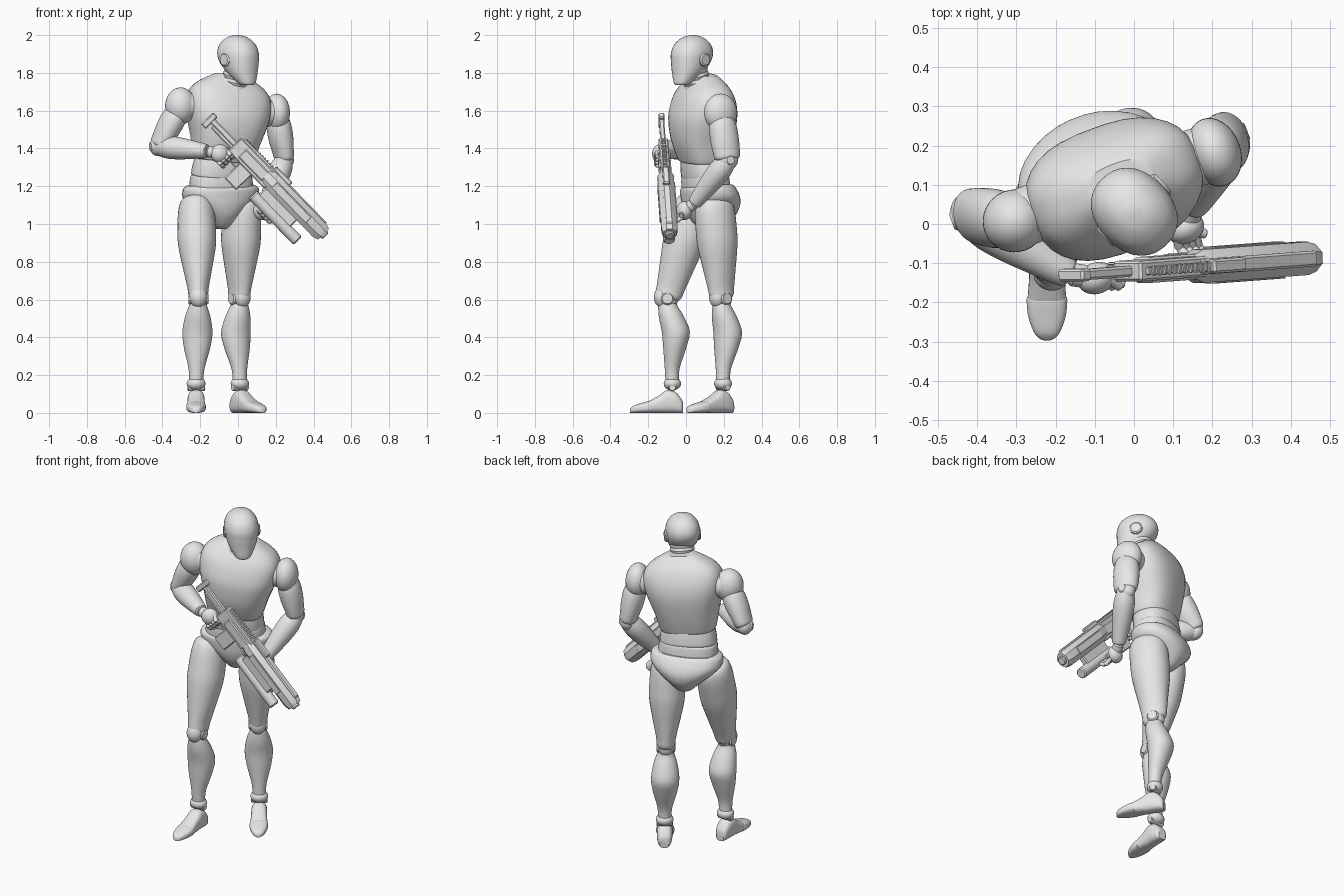
import bpy, bmesh, math
from mathutils import Vector, Matrix

if "Cube" in bpy.data.objects:
    bpy.data.objects.remove(bpy.data.objects["Cube"], do_unlink=True)

grey = bpy.data.materials.new("plain_grey")
grey.use_nodes = True
grey.diffuse_color = (.8, .8, .8, 1)
grey.node_tree.nodes["Principled BSDF"].inputs["Base Color"].default_value = (.8, .8, .8, 1)

UP = Vector((0, 0, 1))
BODY = Vector((.35, -.94, 0)).normalized()
FACE = Vector((.68, -.73, 0)).normalized()


def finish(name, bm, angle=35):
    bmesh.ops.recalc_face_normals(bm, faces=bm.faces[:])
    mesh = bpy.data.meshes.new(name)
    bm.to_mesh(mesh)
    bm.free()
    mesh.materials.append(grey)
    for poly in mesh.polygons:
        poly.use_smooth = True
    mesh.set_sharp_from_angle(angle=math.radians(angle))
    obj = bpy.data.objects.new(name, mesh)
    bpy.context.collection.objects.link(obj)
    return obj


def spline(rows, steps):
    """Smooth a list of profile rows, passing through each of them."""
    rows = [Vector(tuple(r) + (0,) * (4 - len(r))) for r in rows]
    out = []
    for i in range(len(rows) - 1):
        p, q = rows[i], rows[i + 1]
        before, after = rows[max(i - 1, 0)], rows[min(i + 2, len(rows) - 1)]
        for k in range(steps):
            u = k / steps
            out.append(p + .5 * u * (q - before + u * (2 * before - 5 * p + 4 * q - after
                       + u * (3 * (p - q) + after - before))))
    return out + [rows[-1]]


def limb(name, a, b, front, profile, power=2, sides=32, steps=5):
    """Loft from a to b; profile rows are (along, half width, half depth, forward shift)."""
    a, b, front = Vector(a), Vector(b), Vector(front)
    axis = (b - a).normalized()
    front = (front - axis * front.dot(axis)).normalized()
    side = axis.cross(front)
    bm = bmesh.new()
    rings = []
    for t, w, d, off in spline(profile, steps):
        ring = []
        for i in range(sides):
            ang = math.tau * (i + .5) / sides
            c, s = math.cos(ang), math.sin(ang)
            c = math.copysign(abs(c) ** (2 / power), c)
            s = math.copysign(abs(s) ** (2 / power), s)
            ring.append(bm.verts.new(a.lerp(b, t) + side * w * c + front * (d * s + off)))
        rings.append(ring)
    for low, high in zip(rings, rings[1:]):
        for i in range(sides):
            j = (i + 1) % sides
            bm.faces.new((low[i], low[j], high[j], high[i]))
    bm.faces.new(rings[0])
    bm.faces.new(rings[-1])
    return finish(name, bm)


def rod(name, a, b, r, sides=24):
    """Cylinder with chamfered ends."""
    a, b = Vector(a), Vector(b)
    front = UP if abs((b - a).normalized().z) < .9 else BODY
    e = min(.3, .25 * r / (b - a).length)
    return limb(name, a, b, front, [(0, .8 * r, .8 * r), (e, r, r), (1 - e, r, r),
                (1, .8 * r, .8 * r)], sides=sides, steps=1)


def ball(name, loc, size, front=BODY):
    """Ellipsoid sized as (side, front, up)."""
    front = Vector(front).normalized()
    side = UP.cross(front)
    turn = Matrix((-side, front, UP)).transposed().to_4x4()
    bm = bmesh.new()
    bmesh.ops.create_uvsphere(bm, u_segments=32, v_segments=18, radius=1,
                              matrix=Matrix.Translation(loc) @ turn @ Matrix.Diagonal((*size, 1)))
    return finish(name, bm)


# Head, ears and neck
HEAD = Vector((0, .035, 1.87))
limb("head", (0, .032, 1.735), (0, .032, 2), FACE, [
    (0, .03, .03, .075), (.05, .047, .045, .068), (.25, .076, .08, .035), (.45, .092, .108, .01),
    (.64, .097, .117, 0), (.82, .083, .1, -.004), (.95, .05, .058, -.006), (1, .012, .012, -.006)],
    power=2.2)
ear_axis = UP.cross(FACE)
for label, sign in (("left", 1), ("right", -1)):
    hub = HEAD + ear_axis * sign * .08
    rod(label + "_ear_disc", hub, hub + ear_axis * sign * .023, .036)
limb("neck", (-.035, .075, 1.66), (0, .042, 1.83), FACE,
     [(k / 12, .066 + .005 * (k % 2), .068 + .005 * (k % 2)) for k in range(13)], steps=2)
limb("collar", (-.035, .085, 1.7), (-.025, .075, 1.775), BODY,
     [(0, .12, .1), (.5, .105, .09), (.9, .088, .078), (1, .08, .07)])

# Torso
limb("chest", (-.08, .085, 1.33), (-.03, .09, 1.79), BODY, [
    (0, .145, .108), (.03, .16, .118), (.25, .184, .15, .004), (.48, .216, .164),
    (.64, .228, .155, -.006), (.77, .22, .134, -.01), (.87, .185, .106, -.014),
    (.95, .128, .076, -.014), (1, .085, .055, -.012)], power=2.6)
limb("sternum_plate", (-.008, -.034, 1.59), (-.012, .016, 1.72), BODY,
     [(0, .01, .014), (.2, .025, .022), (.45, .035, .027), (.75, .075, .026), (1, .085, .018)])
limb("abdomen", (-.088, .1, 1.25), (-.08, .09, 1.345), BODY,
     [(0, .155, .105), (.1, .163, .112), (.6, .158, .112), (1, .15, .108)], power=2.4)
limb("waist", (-.09, .107, 1.17), (-.088, .1, 1.26), BODY,
     [(0, .172, .115), (.5, .17, .115), (.9, .165, .112), (1, .155, .105)], power=2.4)
limb("pelvis", (-.09, .125, .975), (-.09, .115, 1.205), BODY, [
    (0, .03, .05, -.01), (.08, .055, .085, -.012), (.3, .105, .128, -.018),
    (.52, .165, .145, -.018), (.72, .203, .144, -.012), (.92, .206, .132), (1, .185, .115)],
    power=2.2)

# Legs and feet, built from shared profiles
THIGH = [(-.04, .05, .06), (0, .08, .095), (.1, .096, .11), (.28, .102, .112), (.45, .1, .109),
         (.7, .076, .09), (.88, .057, .076), (.96, .052, .07), (1, .044, .055)]
SHIN = [(.05, .042, .046), (.1, .05, .052), (.22, .068, .066, -.015), (.4, .08, .074, -.034),
        (.58, .07, .062, -.024), (.82, .043, .04, -.004), (.97, .038, .036)]
FOOT = [(0, .025, .03), (.04, .036, .04), (.15, .043, .056), (.3, .045, .06), (.45, .046, .046),
        (.64, .05, .031)]
TOE = [(.6, .05, .028), (.64, .052, .031), (.78, .048, .026), (.92, .034, .02), (.98, .02, .014),
       (1, .008, .009)]


def leg(label, hip, knee, ankle, front):
    knee, ankle, front = Vector(knee), Vector(ankle), Vector(front).normalized()
    side = UP.cross(front)
    limb(label + "_thigh", hip, knee, front, THIGH)
    ball(label + "_knee", knee, (.046, .056, .058), front)
    ball(label + "_knee_cap", knee + front * .03 + UP * .008, (.046, .042, .056), front)
    rod(label + "_knee_hinge", knee - side * .053, knee + side * .053, .034)
    limb(label + "_shin", knee, ankle, front, SHIN)
    ball(label + "_ankle_cuff", ankle, (.05, .046, .036), front)
    rod(label + "_ankle_hinge", ankle - side * .046 - UP * .02, ankle + side * .046 - UP * .02, .02)
    ground = Vector((ankle.x, ankle.y, 0))
    for part, rows in (("_foot", FOOT), ("_toe", TOE)):
        limb(label + part, ground - front * .055, ground + front * .225, UP,
             [(t, w, h, h) for t, w, h in rows], power=2.8)


leg("right", (-.222, .05, 1.12), (-.21, -.098, .605), (-.222, -.072, .155), (0, -1, 0))
leg("left", (.022, .148, 1.12), (.006, .19, .605), (.01, .196, .155), (.55, -.83, 0))

# Rifle frame: x along the barrel, z towards the sights
along = Vector((.7, .052, -.72)).normalized()
rise = Vector((.72, 0, .7))
rise = (rise - along * rise.dot(along)).normalized()
GUN = Matrix((along, rise.cross(along), rise)).transposed().to_4x4()
GUN.translation = (-.15, -.13, 1.545)


def gun(s, y, t):
    return GUN @ Vector((s, y, t))


# Arms and hands
UPPER = [(.1, .055, .06), (.3, .065, .074), (.55, .064, .077), (.8, .055, .074), (.95, .049, .068),
         (1, .038, .052)]
FORE = [(-.1, .025, .025), (0, .046, .047), (.2, .06, .06), (.45, .058, .058), (.75, .048, .047),
        (.97, .039, .038), (1, .032, .032)]


def arm(label, shoulder, size, elbow, wrist, palm, spread, reach, curl):
    shoulder, elbow, palm = Vector(shoulder), Vector(elbow), Vector(palm)
    chest = Vector((-.05, .11, shoulder.z))
    rod(label + "_shoulder_joint", shoulder.lerp(chest, .45), shoulder, .075)
    ball(label + "_deltoid", shoulder, size)
    limb(label + "_upper_arm", shoulder, elbow, BODY, UPPER)
    side = UP.cross(BODY)
    ball(label + "_elbow", elbow, (.045, .056, .053))
    rod(label + "_elbow_hinge", elbow - side * .046, elbow + side * .046, .026)
    limb(label + "_forearm", elbow, wrist, UP, FORE)
    rod(label + "_wrist", wrist, palm, .03)
    ball(label + "_palm", palm, (.05, .04, .05))
    for i in range(4):
        root = palm + spread * (i - 1.5) * .023
        knuckle = root + reach
        rod(label + "_finger_base", root, knuckle, .0125, 12)
        rod(label + "_finger_tip", knuckle, knuckle + curl, .0115, 12)
    rod(label + "_thumb", palm, palm + spread * .05 + curl * .6, .013, 12)


arm("right", (-.304, .008, 1.625), (.082, .08, .098), (-.422, .022, 1.412), (-.165, -.128, 1.385),
    (-.095, -.138, 1.372), rise, along * .05 - Vector((0, .025, 0)), along * .012 + Vector((0, .04, 0)))
arm("left", (.205, .183, 1.59), (.067, .09, .1), (.246, .221, 1.338), (.15, .045, 1.11),
    (.13, -.01, 1.07), along, Vector((.01, -.05, -.035)), Vector((.03, -.03, .015)))


# Rifle
def block(name, s0, s1, half, t0, t1, y=0, bevel=.006):
    bm = bmesh.new()
    place = Matrix.Translation(((s0 + s1) / 2, y, (t0 + t1) / 2))
    bmesh.ops.create_cube(bm, size=1, matrix=GUN @ place @ Matrix.Diagonal((s1 - s0, 2 * half, t1 - t0, 1)))
    bmesh.ops.bevel(bm, geom=bm.edges[:], offset=bevel, segments=1, affect='EDGES')
    return finish(name, bm, 20)


block("rifle_butt", -.02, .015, .016, -.045, .045)
block("rifle_stock", 0, .22, .014, -.005, .028)
block("rifle_stock_brace", .03, .2, .009, -.022, .005)
block("rifle_receiver", .18, .46, .026, -.042, .058)
block("rifle_receiver_cover", .24, .42, .033, -.025, .035)
limb("rifle_handguard", gun(.4, 0, .014), gun(.85, 0, .014), rise, [
    (0, .03, .045), (.08, .046, .054), (.93, .046, .054), (1, .038, .044)], sides=8, steps=1)
block("rifle_handguard_spine", .4, .82, .02, .05, .07)
for sign in (-1, 1):
    block("rifle_side_panel", .48, .74, .004, -.012, .03, sign * .043, .002)
rod("rifle_muzzle", gun(.8, 0, .015), gun(.865, 0, .015), .025)
block("rifle_rail", .2, .48, .01, .055, .07, 0, .002)
for k in range(14):
    block("rifle_rail_tooth", .21 + k * .019, .22 + k * .019, .013, .068, .076, 0, .002)
block("rifle_sight", .42, .54, .018, .06, .088)
rod("rifle_under_tube", gun(.44, 0, -.108), gun(.78, 0, -.108), .031)
block("rifle_tube_mount", .46, .7, .018, -.09, -.025)
block("rifle_magazine", .27, .36, .018, -.155, -.03)
block("rifle_grip", .175, .215, .017, -.125, -.03)
block("rifle_trigger_guard", .21, .28, .007, -.075, -.067, 0, .002)
